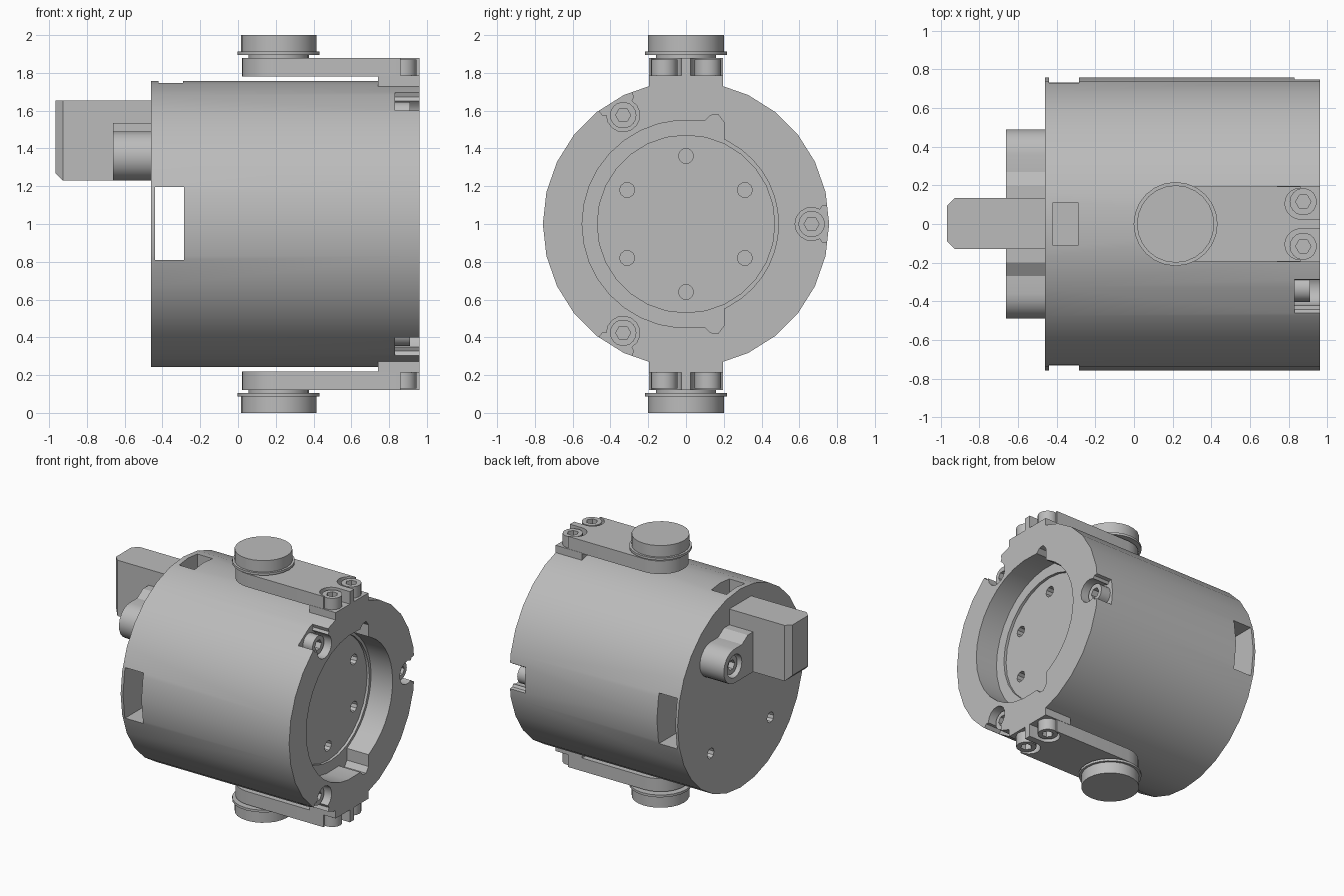
import bpy, bmesh
from math import pi, cos, sin, radians

cube = bpy.data.objects.get("Cube")
if cube:
    bpy.data.objects.remove(cube, do_unlink=True)

grey = bpy.data.materials.new("plain grey")
grey.use_nodes = True
grey.diffuse_color = (0.5, 0.5, 0.5, 1)
grey.node_tree.nodes["Principled BSDF"].inputs["Base Color"].default_value = (0.5, 0.5, 0.5, 1)

MID = 1.0  # height of the housing axis


def arc(r, start=0, end=360, n=28, cu=0.0, cv=0.0):
    """Points on an arc; a full turn leaves out the repeated end point."""
    full = end - start == 360
    count = n if full else n + 1
    angles = [radians(start + (end - start) * i / n) for i in range(count)]
    return [(cu + r * cos(a), cv + r * sin(a)) for a in angles]


def rect(u0, u1, v0, v1):
    return [(u0, v0), (u1, v0), (u1, v1), (u0, v1)]


def turn(pts, degrees):
    c, s = cos(radians(degrees)), sin(radians(degrees))
    return [(u * c - v * s, u * s + v * c) for u, v in pts]


def prism(name, pts, axis, lo, hi):
    """Extrude an outline along x (outline in y, z) or along z (outline in x, y).
    Heights are measured from the housing axis."""
    def place(u, v, w):
        return (w, u, v + MID) if axis == "x" else (u, v, w + MID)
    bm = bmesh.new()
    rings = [[bm.verts.new(place(u, v, w)) for u, v in pts] for w in (lo, hi)]
    bm.faces.new(rings[0])
    bm.faces.new(rings[1])
    n = len(pts)
    for i in range(n):
        j = (i + 1) % n
        bm.faces.new((rings[0][i], rings[0][j], rings[1][j], rings[1][i]))
    bmesh.ops.recalc_face_normals(bm, faces=bm.faces)
    mesh = bpy.data.meshes.new(name)
    bm.to_mesh(mesh)
    bm.free()
    mesh.materials.append(grey)
    obj = bpy.data.objects.new(name, mesh)
    bpy.context.collection.objects.link(obj)
    return obj


def select(obj):
    bpy.ops.object.select_all(action="DESELECT")
    obj.select_set(True)
    bpy.context.view_layer.objects.active = obj


def cut(obj, *cutters):
    select(obj)
    for c in cutters:
        mod = obj.modifiers.new("cut", "BOOLEAN")
        mod.operation, mod.solver, mod.object = "DIFFERENCE", "EXACT", c
        bpy.ops.object.modifier_apply(modifier=mod.name)
        bpy.data.objects.remove(c, do_unlink=True)


def finish(obj):
    select(obj)
    bpy.ops.object.shade_smooth_by_angle(angle=radians(28))


def bolt(name, u, v, axis, lo, hi, r=0.07):
    """Cap screw with a hexagonal socket in its hi end."""
    head = prism(name, arc(r, n=18, cu=u, cv=v), axis, lo, hi)
    depth = (hi - lo) * 0.6
    cut(head, prism("socket", arc(r * 0.57, n=6, cu=u, cv=v), axis,
                    hi - depth, hi + depth))
    finish(head)


# Housing drum with its openings
drum = prism("housing", arc(0.758, n=28), "x", -0.46, 0.962)
step = [(0.2, 0.45), (0.2, 0.54), (0.17, 0.58), (0.13, 0.575), (0.1, 0.545)]
recess = (arc(0.49, -62, 62, 14) + step + arc(0.55, 84, 276, 18)
          + [(u, -v) for u, v in reversed(step)])
cut(drum,
    prism("recess", recess, "x", 0.78, 1.1),
    prism("recess_floor", arc(0.47, n=28), "x", 0.76, 0.9),
    prism("side_windows", rect(-0.44, -0.285, -1, 1), "z", -0.19, 0.195),
    prism("top_window", rect(-0.42, -0.29, -0.11, 0.11), "z", 0.5, 1))

# Ring of holes in the recess floor, and two holes in the rear cap
for i in range(6):
    u, v = turn([(0, 0.36)], 60 * i)[0]
    cut(drum, prism("floor_hole", arc(0.04, n=10, cu=u, cv=v), "x", 0.66, 0.8))
for u in (-0.36, 0.36):
    cut(drum, prism("rear_hole", arc(0.04, n=10, cu=u, cv=-0.36), "x", -0.6, -0.36))

# Three rim bolts in pockets that open outward
pocket = [(0.82, -0.11), (0.72, -0.095)] + arc(0.088, 300, 60, 10, cu=0.665) + [(0.72, 0.095), (0.82, 0.11)]
for angle in (0, 120, 240):
    cut(drum, prism("rim_pocket", turn(pocket, angle), "x", 0.83, 1.1))
    u, v = turn([(0.665, 0)], angle)[0]
    bolt("rim_bolt", u, v, "x", 0.825, 0.91)
finish(drum)

# Upper and lower pivot arms with their knobs
for side, s in (("upper", 1), ("lower", -1)):
    outline = arc(0.195, 90, 270, 14, cu=0.215) + [(0.962, -0.195), (0.962, 0.195)]
    arm = prism(side + "_arm", outline, "z", s * 0.78, s * 0.88)
    for y in (-1, 1):
        corner = arc(0.08, 90, 180, 5, cu=0.86, cv=0.105)
        corner += [(x, 0.21 - v) for x, v in reversed(corner)]
        notch = [(1.1, 0.3), (0.86, 0.3)] + corner + [(1.1, 0.025)]
        cut(arm, prism("bolt_notch", [(x, y * v) for x, v in notch], "z", s * 0.77, s * 1.0))
        bolt(side + "_arm_bolt", 0.875, y * 0.115, "z", s * 0.775, s * 0.872)
    finish(arm)
    prism(side + "_arm_foot", rect(0.74, 0.962, -0.197, 0.197), "z", s * 0.68, s * 0.785)
    for part, r, lo, hi in (("neck", 0.16, 0.87, 0.9),
                            ("flange", 0.217, 0.895, 0.913),
                            ("knob", 0.2, 0.91, 1.0)):
        finish(prism(side + "_" + part, arc(r, n=24, cu=0.215), "z", s * lo, s * hi))

# Rear connector block with chamfered corners
block = prism("connector_block", rect(-0.13, 0.135, 0.23, 0.655), "x", -0.967, -0.45)
bm = bmesh.new()
bm.from_mesh(block.data)
ends = [e for e in bm.edges if all(v.co.x < -0.9 for v in e.verts)
        and (abs(e.verts[0].co.z - e.verts[1].co.z) > 0.1 or e.verts[0].co.z < 1.4)]
bmesh.ops.bevel(bm, geom=ends, offset=0.04, segments=1, affect="EDGES")
bm.to_mesh(block.data)
bm.free()

# Screw bosses either side of the connector block
boss_outline = ([(0.12, 0.23), (0.36, 0.23)] + arc(0.13, -80, 90, 10, cu=0.36, cv=0.36)
                + [(0.27, 0.49), (0.2, 0.535), (0.12, 0.535)])
for side, s in (("left", 1), ("right", -1)):
    boss = prism(side + "_boss", [(s * u, v) for u, v in boss_outline], "x", -0.662, -0.45)
    cut(boss, prism("counterbore", arc(0.088, n=16, cu=s * 0.36, cv=0.36), "x", -0.8, -0.57))
    finish(boss)
    bolt(side + "_boss_bolt", s * 0.36, 0.36, "x", -0.56, -0.635)
